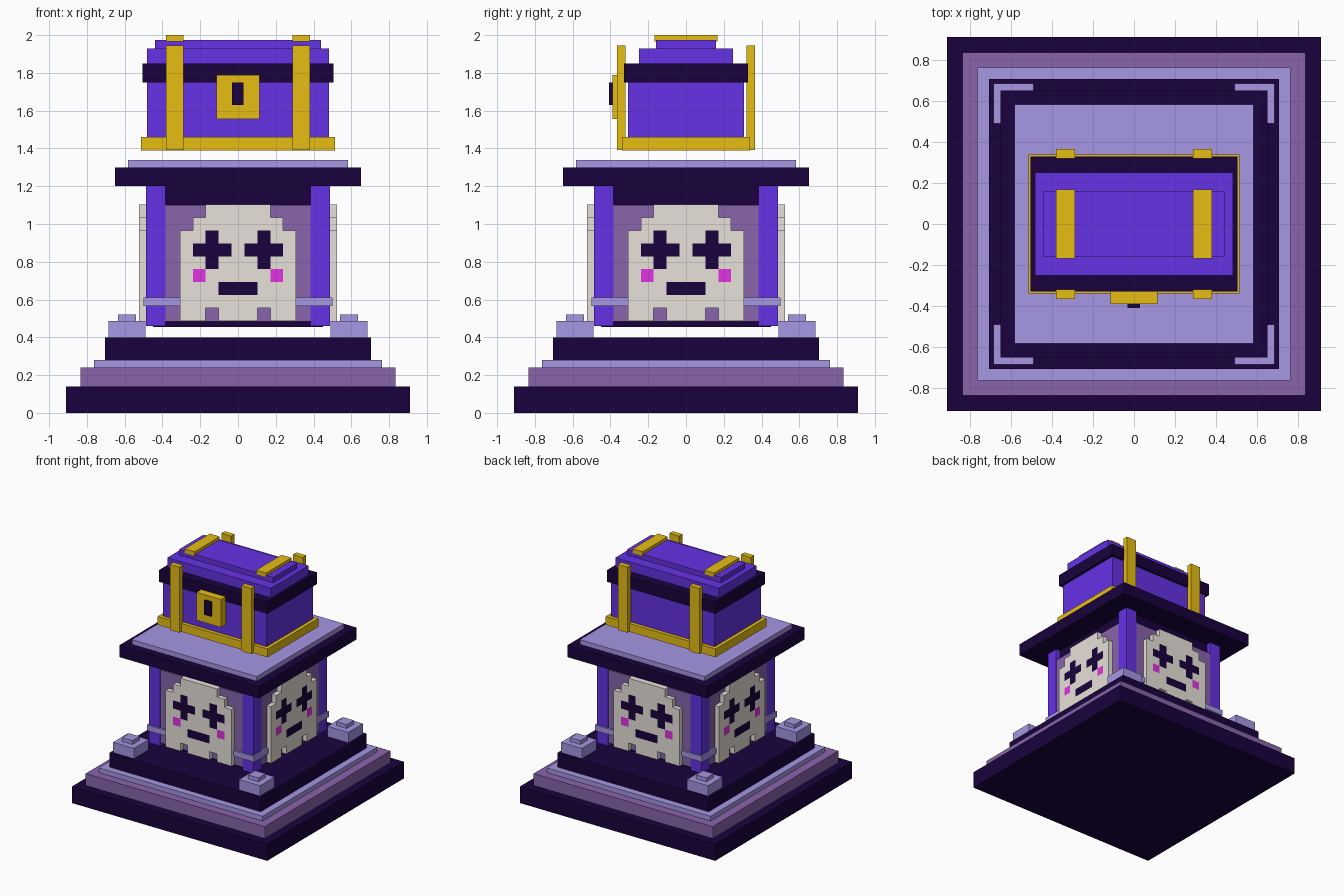
import bpy, bmesh, math
from mathutils import Matrix

if "Cube" in bpy.data.objects:
    bpy.data.objects.remove(bpy.data.objects["Cube"])


def material(name, rgb):
    """Flat material from 0-255 display colour, stored as linear."""
    lin = [((c / 255 + 0.055) / 1.055) ** 2.4 if c > 10 else c / 255 / 12.92 for c in rgb]
    m = bpy.data.materials.new(name)
    m.diffuse_color = (*lin, 1)
    m.use_nodes = True
    m.node_tree.nodes["Principled BSDF"].inputs["Base Color"].default_value = m.diffuse_color
    return m


DARK = material("dark_plum", (25, 2, 61))
MAUVE = material("mauve_stone", (136, 100, 171))
LILAC = material("lilac_stone", (166, 151, 228))
PURPLE = material("bright_purple", (101, 50, 229))
GOLD = material("gold", (231, 189, 20))
BONE = material("bone", (232, 227, 218))
PINK = material("pink", (226, 50, 226))


def finish(bm, name, mats):
    bmesh.ops.recalc_face_normals(bm, faces=bm.faces)
    mesh = bpy.data.meshes.new(name)
    bm.to_mesh(mesh)
    bm.free()
    for m in mats:
        mesh.materials.append(m)
    obj = bpy.data.objects.new(name, mesh)
    bpy.context.collection.objects.link(obj)
    return obj


def box(name, x, y, z, mat):
    """Box from (min, max) ranges."""
    bm = bmesh.new()
    r = (x, y, z)
    centre = [(a + b) / 2 for a, b in r]
    size = [b - a for a, b in r]
    bmesh.ops.create_cube(bm, size=1,
                          matrix=Matrix.Translation(centre) @ Matrix.Diagonal((*size, 1)))
    return finish(bm, name, [mat])


def slab(name, hx, hy, z0, z1, mat):
    """Box centred on the vertical axis."""
    return box(name, (-hx, hx), (-hy, hy), (z0, z1), mat)


def span(a, b, s):
    return (a, b) if s > 0 else (-b, -a)


# Stepped base
slab("base_step_1", 0.91, 0.91, 0, 0.14, DARK)
slab("base_step_2", 0.835, 0.835, 0.14, 0.24, MAUVE)
slab("base_step_3", 0.763, 0.763, 0.24, 0.28, LILAC)
slab("base_step_4", 0.705, 0.705, 0.28, 0.40, DARK)

# Pedestal core, floating just above the base
slab("pedestal_core", 0.45, 0.45, 0.455, 1.20, DARK)

# Corner stones, pillars and pillar bands
for sx in (1, -1):
    for sy in (1, -1):
        for name, a, b, z, mat in (
                ("corner_stone", 0.49, 0.685, (0.40, 0.487), LILAC),
                ("corner_stone_cap", 0.54, 0.635, (0.487, 0.52), LILAC),
                ("pillar", 0.385, 0.487, (0.46, 1.20), PURPLE),
                ("pillar_band", 0.307, 0.50, (0.565, 0.612), LILAC)):
            box(name, span(a, b, sx), span(a, b, sy), z, mat)

# Pixel skull on each side: b bone, d dark, p pink, dot empty
SKULL = ["..bbbbb..",
         ".bbbbbbb.",
         "bbdbbbdbb",
         "bdddbdddb",
         "bbdbbbdbb",
         "bpbbbbbpb",
         "bbbdddbbb",
         "bbbbbbbbb",
         "bb.bbb.bb"]
CELL = 0.0683


def skull(angle):
    bm = bmesh.new()
    verts = {}

    def corner(i, j):
        if (i, j) not in verts:
            verts[i, j] = bm.verts.new(((i - 4.5) * CELL, -0.475, 1.102 - j * CELL))
        return verts[i, j]

    for j, row in enumerate(SKULL):
        for i, ch in enumerate(row):
            if ch != ".":
                f = bm.faces.new([corner(i, j), corner(i, j + 1),
                                  corner(i + 1, j + 1), corner(i + 1, j)])
                f.material_index = "bdp".index(ch)
    ext = bmesh.ops.extrude_face_region(bm, geom=bm.faces[:], use_keep_orig=True)["geom"]
    moved = [v for v in ext if isinstance(v, bmesh.types.BMVert)]
    bmesh.ops.translate(bm, verts=moved, vec=(0, -0.048, 0))
    for f in bm.faces:  # rim is always bone
        f.normal_update()
        if abs(f.normal.y) < 0.5:
            f.material_index = 0
    obj = finish(bm, "skull_relief", [BONE, DARK, PINK])
    obj.rotation_euler.z = angle


for k in range(4):
    panel = box("wall_panel", (-0.387, 0.387), (-0.484, -0.44), (0.485, 1.10), MAUVE)
    panel.rotation_euler.z = k * math.pi / 2
    skull(k * math.pi / 2)

# Pedestal top
slab("pedestal_cap", 0.65, 0.65, 1.20, 1.30, DARK)
slab("pedestal_cap_plate", 0.582, 0.582, 1.30, 1.34, LILAC)

# Chest, floating just above the pedestal
slab("chest_base_trim", 0.513, 0.338, 1.39, 1.46, GOLD)
slab("chest_body", 0.483, 0.308, 1.40, 1.76, PURPLE)
slab("chest_rim", 0.505, 0.328, 1.75, 1.85, DARK)
slab("chest_lid_lower", 0.483, 0.25, 1.85, 1.93, PURPLE)
slab("chest_lid_upper", 0.44, 0.16, 1.93, 1.975, PURPLE)

# Gold straps
for sx in (1, -1):
    x = span(0.288, 0.38, sx)
    box("lid_strap", x, (-0.168, 0.168), (1.965, 2.0), GOLD)
    for sy in (1, -1):
        box("side_strap", x, span(0.32, 0.365, sy), (1.392, 1.945), GOLD)

# Lock
box("lock_plate", (-0.114, 0.114), (-0.39, -0.32), (1.555, 1.79), GOLD)
box("keyhole", (-0.032, 0.03), (-0.408, -0.385), (1.63, 1.75), DARK)
